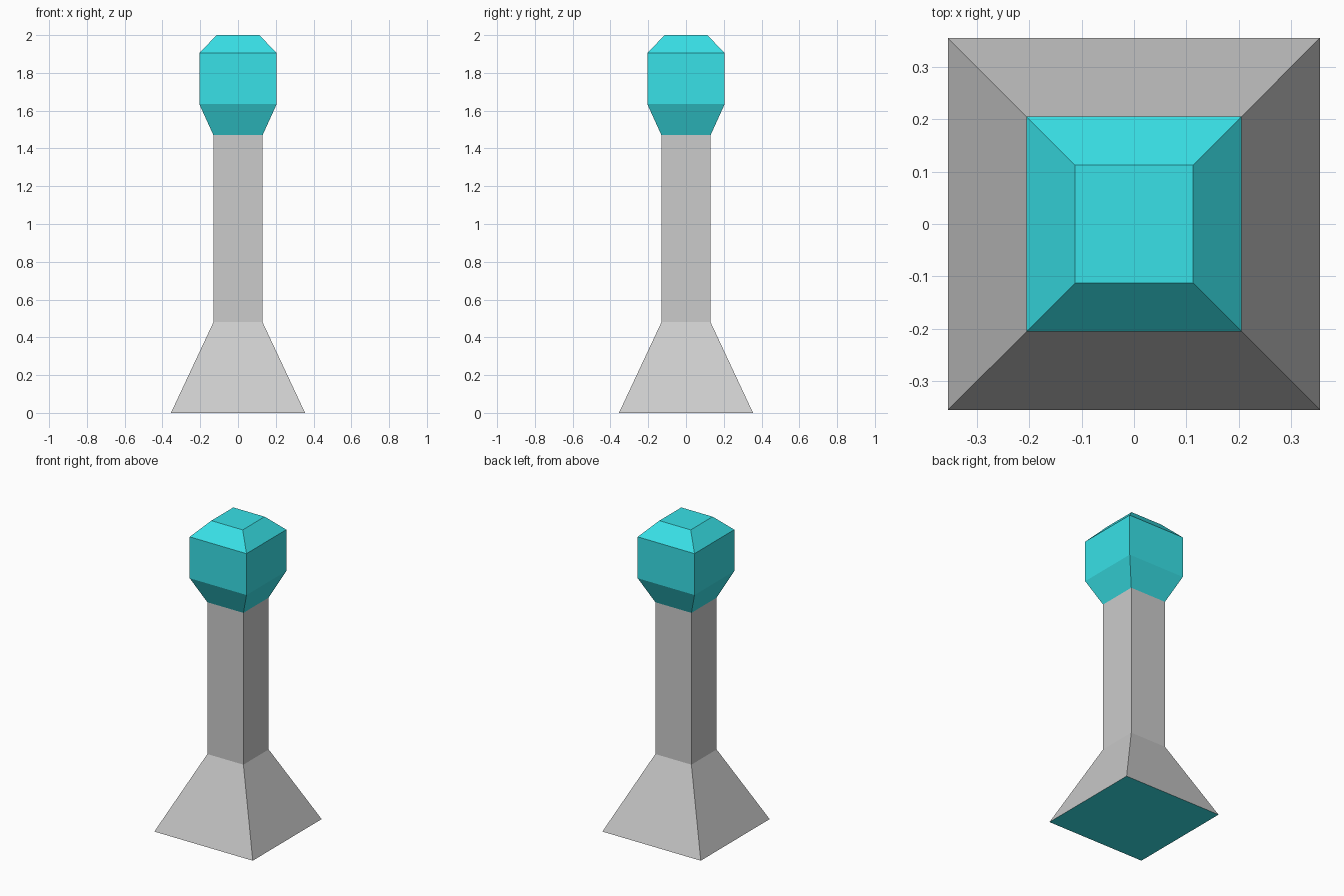
import bpy, bmesh

if "Cube" in bpy.data.objects:
    bpy.data.objects.remove(bpy.data.objects["Cube"])

teal = bpy.data.materials.new("teal")
teal.diffuse_color = (0.04, 0.75, 0.8, 1)
teal.use_nodes = True
teal.node_tree.nodes["Principled BSDF"].inputs["Base Color"].default_value = teal.diffuse_color


def square_loft(name, profile, cap_bottom=False, cap_top=False, mat=None):
    """Stack square rings given as (half width, z) and skin them."""
    bm = bmesh.new()
    rings = [[bm.verts.new((sx * r, sy * r, z))
              for sx, sy in ((-1, -1), (1, -1), (1, 1), (-1, 1))]
             for r, z in profile]
    for low, high in zip(rings, rings[1:]):
        for i in range(4):
            j = (i + 1) % 4
            bm.faces.new((low[i], low[j], high[j], high[i]))
    if cap_bottom:
        bm.faces.new(rings[0][::-1])
    if cap_top:
        bm.faces.new(rings[-1])
    mesh = bpy.data.meshes.new(name)
    bm.to_mesh(mesh)
    bm.free()
    if mat:
        mesh.materials.append(mat)
    obj = bpy.data.objects.new(name, mesh)
    bpy.context.collection.objects.link(obj)
    return obj


# Coloured underside closing the foot
square_loft("base_underside", [(0.355, 0)], cap_bottom=True, mat=teal)

# Flared foot and straight post
square_loft("flared_base", [(0.355, 0), (0.13, 0.48)])
square_loft("post", [(0.13, 0.48), (0.13, 1.47)])

# Chamfered head
square_loft("head", [(0.13, 1.47), (0.205, 1.635), (0.205, 1.905), (0.113, 2.0)],
            cap_top=True, mat=teal)
